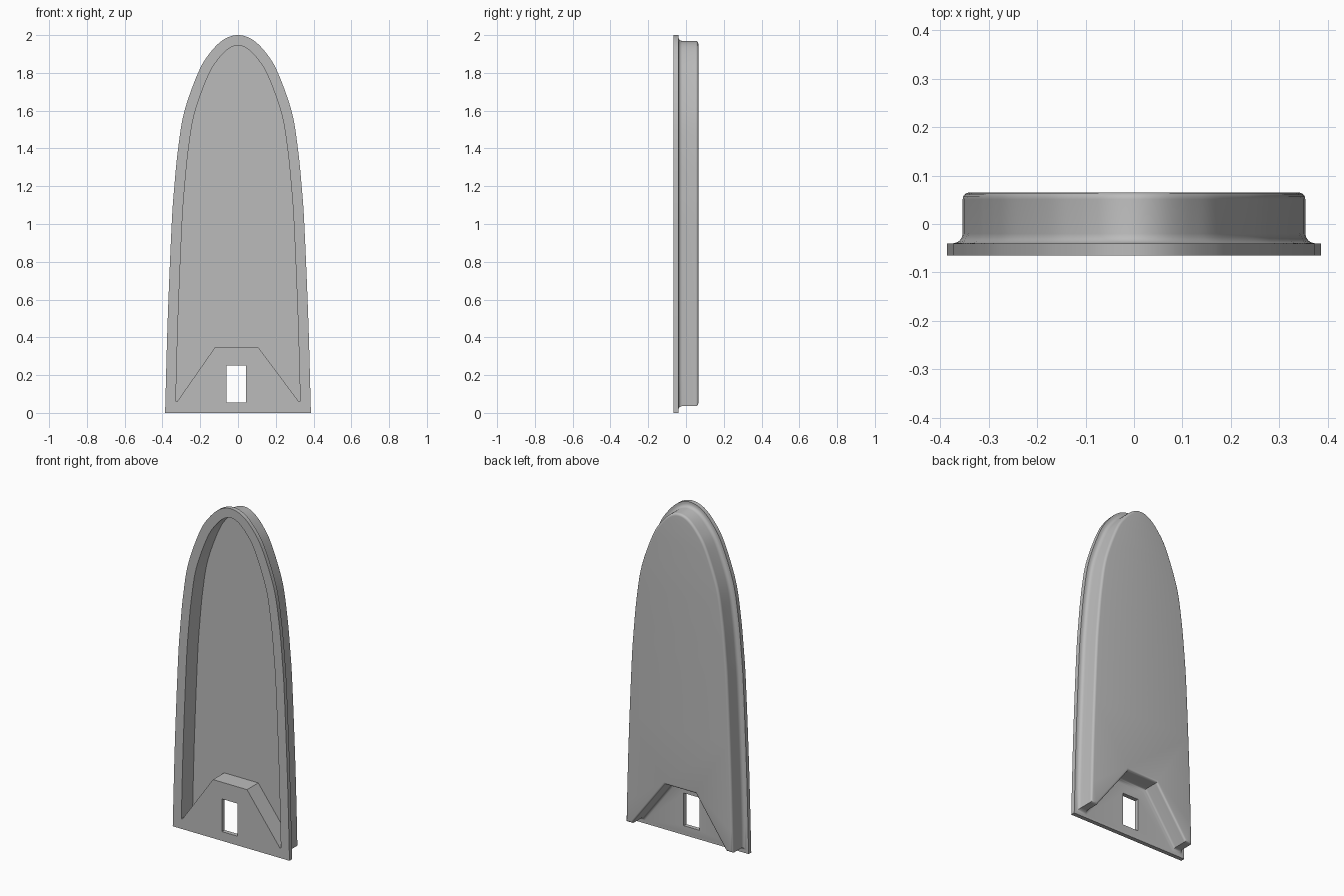
import bpy
import bmesh
from math import radians
from mathutils import Vector

if "Cube" in bpy.data.objects:
    bpy.data.objects.remove(bpy.data.objects["Cube"])

FRONT, FLANGE_BACK, FLOOR, BACK = -0.065, -0.04, 0.041, 0.065


def smooth_path(points, steps):
    """Catmull-Rom curve through the points."""
    pts = [2 * points[0] - points[1]] + points + [2 * points[-1] - points[-2]]
    path = []
    for a, b, c, d in zip(pts, pts[1:], pts[2:], pts[3:]):
        for i in range(steps):
            t = i / steps
            path.append(0.5 * (2 * b + (c - a) * t + (2 * a - 5 * b + 4 * c - d) * t ** 2
                               + (3 * b - a - 3 * c + d) * t ** 3))
    return path + [points[-1]]


def offset(loop, dist):
    """Move a counter-clockwise loop outward with mitred corners."""
    result = []
    for i, p in enumerate(loop):
        e1 = (p - loop[i - 1]).normalized()
        e2 = (loop[(i + 1) % len(loop)] - p).normalized()
        n1, n2 = Vector((e1.y, -e1.x)), Vector((e2.y, -e2.x))
        result.append(p + (n1 + n2) * dist / (1 + n1.dot(n2)))
    return result


# Arched outline, from the bottom corner over the top
half = [Vector(p) for p in ((0.386, 0), (0.372, 0.5), (0.351, 1), (0.337, 1.2),
                            (0.317, 1.4), (0.283, 1.6), (0.207, 1.81), (0.145, 1.91),
                            (0.075, 1.977))]
mirrored = [Vector((-p.x, p.y)) for p in reversed(half)]
outline = smooth_path(half + [Vector((0, 2))] + mirrored, 6)

# Recess outline: inset arch, blunt feet and the bottom notch
arch = [p for p in offset(outline, -0.055) if p.y > 0.1]
recess = ([Vector((0.322, 0.06)), Vector((0.329, 0.06))] + arch
          + [Vector((-0.329, 0.06)), Vector((-0.322, 0.06)),
             Vector((-0.12, 0.35)), Vector((0.105, 0.35))])
slot = [Vector(p) for p in ((-0.061, 0.055), (0.043, 0.055), (0.043, 0.25), (-0.061, 0.25))]

bm = bmesh.new()


def ring(loop, y):
    verts = [bm.verts.new((p.x, y, p.y)) for p in loop]
    for i, v in enumerate(verts):
        bm.edges.new((verts[i - 1], v))
    return verts


def wall(a, b):
    for i in range(len(a)):
        bm.faces.new((a[i - 1], a[i], b[i], b[i - 1])).smooth = True


def cap(*rings):
    edges = [bm.edges.get((r[i - 1], r[i])) for r in rings for i in range(len(r))]
    bmesh.ops.triangle_fill(bm, edges=edges, use_beauty=True, normal=(0, 1, 0))


# Flange rim and slot walls
rim_front, rim_back = ring(outline, FRONT), ring(outline, FLANGE_BACK)
slot_front, slot_back = ring(slot, FRONT), ring(slot, FLANGE_BACK)
wall(rim_front, rim_back)
wall(slot_front, slot_back)

# Recess walls and floor
mouth, floor = ring(recess, FRONT), ring(recess, FLOOR)
wall(mouth, floor)
cap(floor)
cap(rim_front, slot_front, mouth)

# Outer pan wall with filleted foot and rounded back edge
section = [(0.043, FLANGE_BACK), (0.036, -0.038), (0.030, -0.034), (0.026, -0.028),
           (0.024, -0.02), (0.024, 0.051), (0.023, 0.057), (0.020, 0.061),
           (0.016, 0.064), (0.010, BACK)]
rings = [ring(offset(recess, d), y) for d, y in section]
for a, b in zip(rings, rings[1:]):
    wall(a, b)
cap(rings[-1])
cap(rim_back, slot_back, rings[0])

bmesh.ops.recalc_face_normals(bm, faces=bm.faces)
mesh = bpy.data.meshes.new("arched_panel")
bm.to_mesh(mesh)
bm.free()
mesh.set_sharp_from_angle(angle=radians(32))

# Plain grey finish
grey = bpy.data.materials.new("plain_grey")
grey.use_nodes = True
color = (0.5, 0.5, 0.5, 1)
grey.diffuse_color = color
grey.node_tree.nodes["Principled BSDF"].inputs["Base Color"].default_value = color
mesh.materials.append(grey)

panel = bpy.data.objects.new("arched_panel", mesh)
bpy.context.collection.objects.link(panel)
